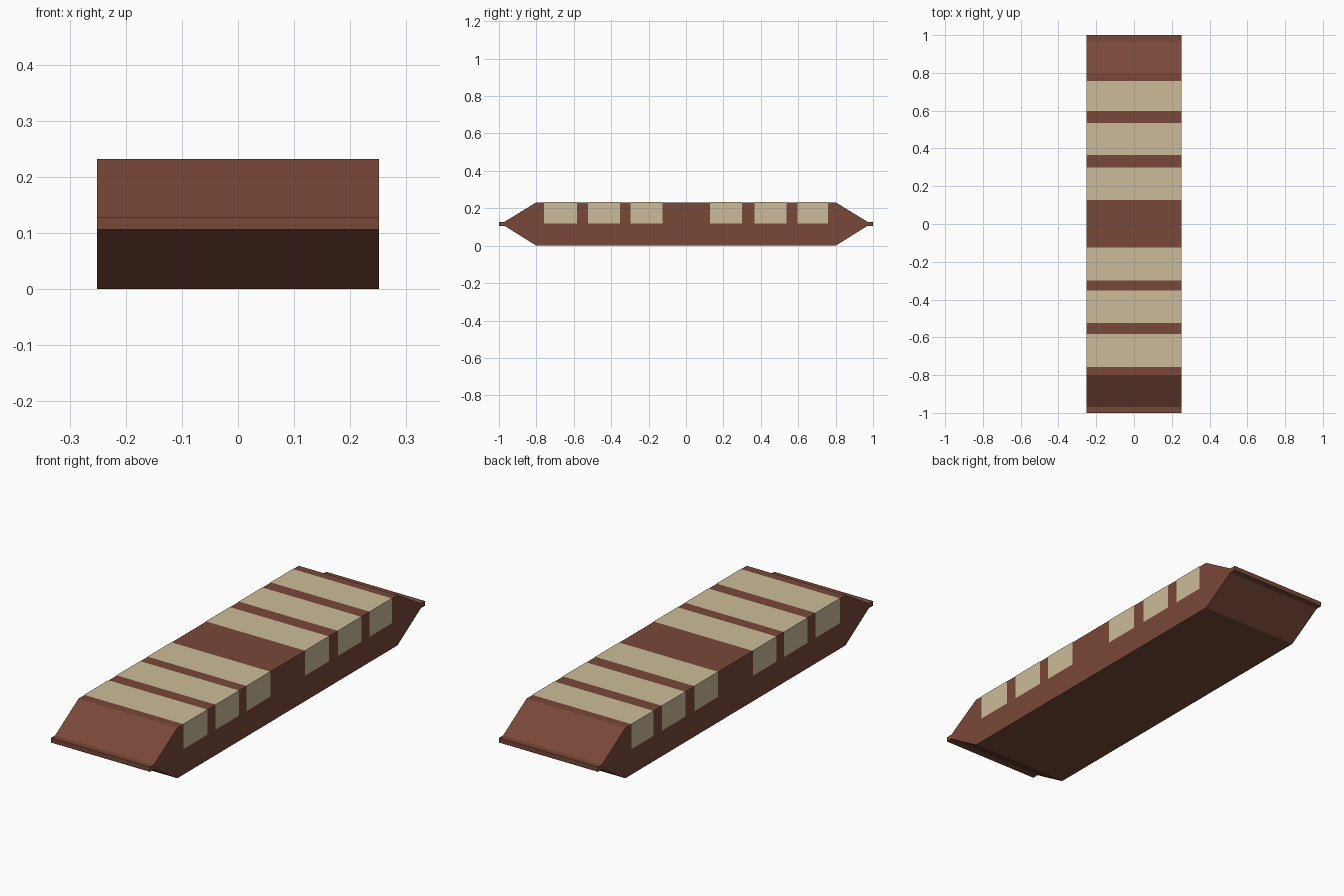
import bpy

if "Cube" in bpy.data.objects:
    bpy.data.objects.remove(bpy.data.objects["Cube"])

HALF_W, TOP = 0.2515, 0.232


def material(name, color):
    mat = bpy.data.materials.new(name)
    mat.diffuse_color = (*color, 1)
    mat.use_nodes = True
    mat.node_tree.nodes["Principled BSDF"].inputs["Base Color"].default_value = mat.diffuse_color
    return mat


def add_mesh(name, verts, faces, mat):
    mesh = bpy.data.meshes.new(name)
    mesh.from_pydata(verts, [], faces)
    mesh.materials.append(mat)
    obj = bpy.data.objects.new(name, mesh)
    bpy.context.collection.objects.link(obj)
    return obj


brown = material("brown", (0.19, 0.065, 0.04))
cream = material("cream", (0.60, 0.50, 0.32))

# Body: side profile with sloped ends and thin end lips, extruded across x
half = [(0.8, 0), (0.97, 0.106), (1.0, 0.106), (1.0, 0.128), (0.97, 0.128), (0.8, TOP)]
profile = half + [(-y, z) for y, z in reversed(half)]
n = len(profile)
verts = [(x, y, z) for x in (HALF_W, -HALF_W) for y, z in profile]
faces = [tuple(range(n)), tuple(reversed(range(n, 2 * n)))]
faces += [(i, i + n, (i + 1) % n + n, (i + 1) % n) for i in range(n)]
add_mesh("body", verts, faces, brown)

# Bands: thin strips wrapped over the top and down both sides
w, t = HALF_W + 0.001, TOP + 0.001
section = [(w, 0.118), (w, t), (-w, t), (-w, 0.118)]
bands = [(-0.758, -0.582), (-0.523, -0.352), (-0.298, -0.125),
         (0.127, 0.300), (0.366, 0.536), (0.597, 0.758)]
for k, (y0, y1) in enumerate(bands, 1):
    verts = [(x, y, z) for y in (y0, y1) for x, z in section]
    faces = [(i, i + 4, i + 5, i + 1) for i in range(3)]
    add_mesh(f"band_{k}", verts, faces, cream)
